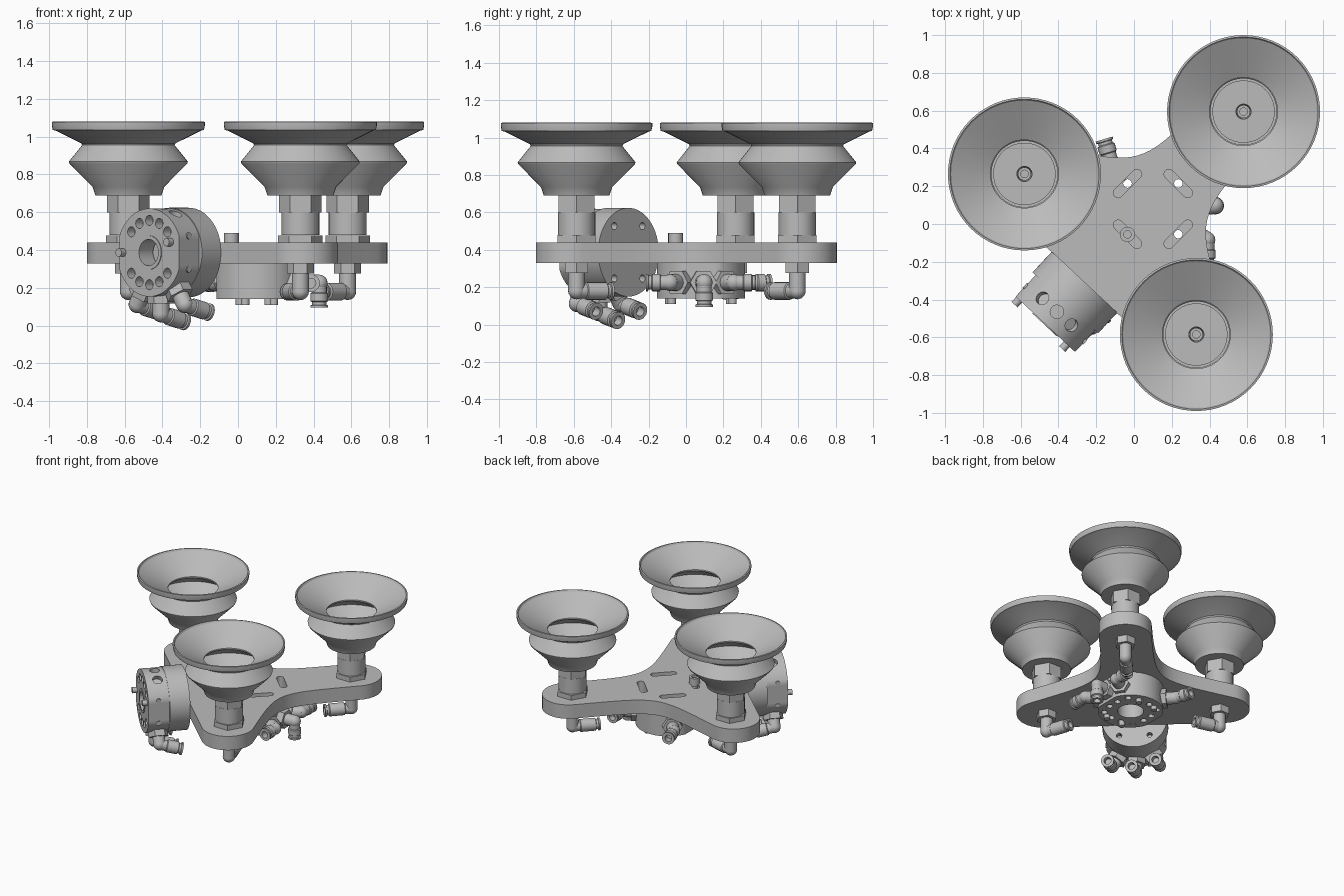
import bpy, bmesh
from math import sin, cos, pi, radians
from mathutils import Vector, Matrix

if "Cube" in bpy.data.objects:
    bpy.data.objects.remove(bpy.data.objects["Cube"])

grey = bpy.data.materials.new("machined grey")
grey.use_nodes = True
grey.diffuse_color = (0.5, 0.5, 0.5, 1)
grey.node_tree.nodes["Principled BSDF"].inputs["Base Color"].default_value = (0.5, 0.5, 0.5, 1)

HUB = Vector((0.1, 0.08, 0))
CUPS = [Vector((0.33, -0.585, 0)), Vector((0.58, 0.595, 0)), Vector((-0.58, 0.265, 0))]
DOWN, UP = Vector((0, 0, -1)), Vector((0, 0, 1))


def frame(pos, axis):
    """Matrix whose z runs along axis from pos."""
    return Matrix.Translation(pos) @ Vector(axis).to_track_quat('Z', 'Y').to_matrix().to_4x4()


def finish(name, bm, matrix=Matrix()):
    bmesh.ops.recalc_face_normals(bm, faces=bm.faces)
    bm.transform(matrix)
    mesh = bpy.data.meshes.new(name)
    bm.to_mesh(mesh)
    bm.free()
    mesh.materials.append(grey)
    ob = bpy.data.objects.new(name, mesh)
    bpy.context.collection.objects.link(ob)
    return ob


def lathe(name, profile, matrix=Matrix(), sides=32):
    """Spin (radius, height) points about z."""
    bm = bmesh.new()
    vs = [bm.verts.new((r, 0, z)) for r, z in profile]
    edges = [bm.edges.new(p) for p in zip(vs, vs[1:])]
    bmesh.ops.spin(bm, geom=vs + edges, axis=UP, cent=(0, 0, 0), angle=2 * pi, steps=sides)
    bmesh.ops.remove_doubles(bm, verts=bm.verts, dist=1e-5)
    return finish(name, bm, matrix)


def rod(name, r, z0, z1, matrix=Matrix(), sides=24):
    return lathe(name, [(0, z0), (r, z0), (r, z1), (0, z1)], matrix, sides)


def prism(name, outline, z0, z1, matrix=Matrix()):
    bm = bmesh.new()
    face = bm.faces.new([bm.verts.new((p[0], p[1], z0)) for p in outline])
    ext = bmesh.ops.extrude_face_region(bm, geom=[face])["geom"]
    bmesh.ops.translate(bm, vec=(0, 0, z1 - z0), verts=[v for v in ext if isinstance(v, bmesh.types.BMVert)])
    return finish(name, bm, matrix)


def flatted(r, flat, n=64):
    """Circle outline with two flats at x = +-flat."""
    return [(max(-flat, min(flat, r * cos(2 * pi * i / n))), r * sin(2 * pi * i / n)) for i in range(n)]


def join(name, parts):
    bpy.ops.object.select_all(action='DESELECT')
    for p in parts:
        p.select_set(True)
    bpy.context.view_layer.objects.active = parts[0]
    if len(parts) > 1:
        bpy.ops.object.join()
    parts[0].name = name
    return parts[0]


def cut(ob, cutters):
    for c in cutters:
        mod = ob.modifiers.new("cut", 'BOOLEAN')
        mod.operation, mod.object, mod.solver = 'DIFFERENCE', c, 'EXACT'
        bpy.context.view_layer.objects.active = ob
        bpy.ops.object.modifier_apply(modifier=mod.name)
        bpy.data.objects.remove(c)


def elbow(name, pos, d1, d2, reach=0.15, length=0.2):
    """Push-in hose fitting: nut and stem along d1, barrel along d2."""
    m = frame(pos, d1)
    corner = Vector(pos) + Vector(d1).normalized() * reach
    parts = [rod("nut", 0.072, 0, 0.055, m, 6),
             rod("stem", 0.045, 0.05, reach, m, 16),
             lathe("bend", [(0.045 * sin(pi * i / 8), -0.045 * cos(pi * i / 8)) for i in range(9)],
                   frame(corner, d2), 16)]
    L = length
    parts.append(lathe("barrel", [(0, 0), (0.04, 0), (0.04, 0.05), (0.047, 0.055), (0.047, L - 0.035),
                                  (0.038, L - 0.03), (0.038, L - 0.015), (0.047, L - 0.012), (0.047, L),
                                  (0.026, L), (0.026, L - 0.05), (0, L - 0.05)], frame(corner, d2), 20))
    return join(name, parts)


# Three-armed base plate
outline = []
ends = [(-62, 90), (-90, 90), (-90, 62)]
arms = []
for c, (a0, a1) in zip(CUPS, ends):
    u = (c - HUB).normalized()
    v = Vector((-u.y, u.x, 0))
    arms.append((u, [c + u * 0.03 + 0.19 * (u * cos(t) + v * sin(t))
                     for t in [radians(a0 + (a1 - a0) * i / 20) for i in range(21)]]))
for k, (u, arc) in enumerate(arms):
    outline += arc
    if k < 2:
        u2, arc2 = arms[k + 1]
        p0, p3 = arc[-1], arc2[0]
        p1, p2 = p0 - u * 0.64, p3 - u2 * 0.64
        for i in range(1, 24):
            t = i / 24
            s = 1 - t
            outline.append(p0 * s**3 + p1 * 3 * s * s * t + p2 * 3 * s * t * t + p3 * t**3)
plate = prism("base_plate", outline, 0.33, 0.44)
slots = []
for k in range(4):
    stadium = [(0.19 + 0.026 * cos(a), (0.07 if i < 9 else -0.07) + 0.026 * sin(a))
               for i, a in enumerate([pi * j / 8 for j in range(9)] + [pi + pi * j / 8 for j in range(9)])]
    slots.append(prism("slot", stadium, 0.3, 0.5, Matrix.Translation(HUB) @ Matrix.Rotation(pi / 4 + k * pi / 2, 4, 'Z')))
cut(plate, slots)

# Changer hub under the plate
hub = prism("hub", flatted(0.235, 0.215), 0.14, 0.33, Matrix.Translation(HUB))
holes = [rod("bore", 0.095, 0.1, 0.28, Matrix.Translation(HUB))]
for k in range(12):
    a = pi / 12 + k * pi / 6
    through = k % 3 == 1
    p = HUB + Vector((cos(a), sin(a), 0)) * (0.19 if through else 0.165)
    holes.append(rod("hole", 0.023, 0.1, 0.4 if through else 0.18, Matrix.Translation(p), 12))
cut(hub, holes)
bolt = HUB + Vector((-0.135, -0.135, 0))
lathe("plate_bolt", [(0, 0.14), (0.022, 0.14), (0.022, 0.43), (0.04, 0.43), (0.04, 0.49), (0.02, 0.49),
                     (0.02, 0.465), (0, 0.465)], Matrix.Translation(bolt), 20)
for i, a in enumerate((-110, -60, 70, 120)):
    p = HUB + Vector((cos(radians(a)), sin(radians(a)), 0)) * 0.18
    rod(f"hub_pin_{i}", 0.022, 0.11, 0.16, Matrix.Translation(p), 16)

# Hose fittings round the hub
for name, a, d in (("front", -30, (0, -1, 0)), ("middle", 3, (0, 0, -1)),
                   ("back", 32, (0, 1, 0)), ("rear", 132, (-0.3, 1, 0))):
    u = Vector((cos(radians(a)), sin(radians(a)), 0))
    elbow("hub_fitting_" + name, HUB + u * 0.21 + UP * 0.225, u, d, 0.12, 0.13)

# Wrist coupling on the straight plate edge; local x is sideways, y up, z outwards
out = Vector((cos(radians(-133)), sin(radians(-133)), 0))
side = UP.cross(out)
W = Matrix.Translation(HUB + UP * 0.387) @ Matrix((side, UP, out)).transposed().to_4x4()
back = lathe("coupling_back", [(0, 0.53), (0.237, 0.53), (0.237, 0.68), (0, 0.68)], W, 64)
cut(back, [rod("hole", 0.02, 0.5, 0.57, W @ Matrix.Translation((x, y, 0)), 12)
           for x in (-0.11, 0.11) for y in (-0.14, 0.14)])
front = prism("coupling_front", flatted(0.233, 0.215), 0.68, 0.835, W)
holes = [rod("bore", 0.09, 0.72, 0.9, W, 32)]
for s in (1, -1):
    for deg in (-50, -25, 0, 25, 50):
        x, y = 0.17 * sin(radians(deg)), 0.17 * s * cos(radians(deg))
        holes.append(rod("hole", 0.027, 0.78, 0.9, W @ Matrix.Translation((x, y, 0)), 16))
for deg in (-27, 0, 27):
    d = Vector((sin(radians(deg)), cos(radians(deg)), 0))
    holes.append(rod("port", 0.036, 0.195, 0.3, W @ frame((0, 0, 0.745), d), 16))
cut(front, holes)
lathe("coupling_sleeve", [(0.09, 0.73), (0.09, 0.84), (0.07, 0.84), (0.07, 0.73)], W, 32)
for i, (x, y) in enumerate(((-0.19, 0), (0.155, 0.055))):
    rod(f"locating_pin_{i}", 0.022, 0.82, 0.87, W @ Matrix.Translation((x, y, 0)), 16)
for x in (-0.212, 0.212):
    for y in (-0.11, 0.11):
        rod("side_screw", 0.018, -0.004, 0.008, W @ frame((x, y * 0.8, 0.76), (x, 0, 0)), 12)

# Hose fittings under the coupling
for i, deg in enumerate((-32, 0, 32)):
    d = side * sin(radians(deg)) + DOWN * cos(radians(deg))
    p = HUB + UP * 0.387 + out * 0.745 + d * 0.215
    elbow(f"coupling_fitting_{i}", p, d, -out + DOWN * 0.25 + side * 0.15, 0.11, 0.17)

# Bellows suction cups with their stems and hose fittings
CUP = [(0.035, 0.69), (0.175, 0.69), (0.19, 0.735), (0.312, 0.858), (0.315, 0.868), (0.245, 0.955),
       (0.25, 0.965), (0.385, 1.032), (0.4, 1.036), (0.405, 1.06), (0.405, 1.078), (0.395, 1.08),
       (0.388, 1.068), (0.18, 0.955), (0.18, 0.945), (0.285, 0.868), (0.175, 0.775), (0.175, 0.74),
       (0.165, 0.74), (0.165, 0.765), (0.04, 0.765), (0.035, 0.69)]
for i, c in enumerate(CUPS):
    m = Matrix.Translation(c)
    lathe(f"suction_cup_{i}", CUP, m, 64)
    inlet = lathe("inlet", [(0.035, 0.69), (0.035, 0.775), (0.02, 0.775), (0.02, 0.7), (0, 0.7)], m, 16)
    join(f"cup_stem_{i}", [rod("collar", 0.112, 0.6, 0.692, m, 6), rod("stem", 0.1, 0.48, 0.6, m, 32),
                           rod("nut", 0.118, 0.44, 0.478, m, 6), inlet])
    elbow(f"cup_fitting_{i}", c + UP * 0.33, DOWN, HUB - c)

for ob in bpy.context.collection.objects:
    if ob.type == 'MESH':
        join(ob.name, [ob])
        bpy.ops.object.shade_smooth_by_angle(angle=radians(30))
